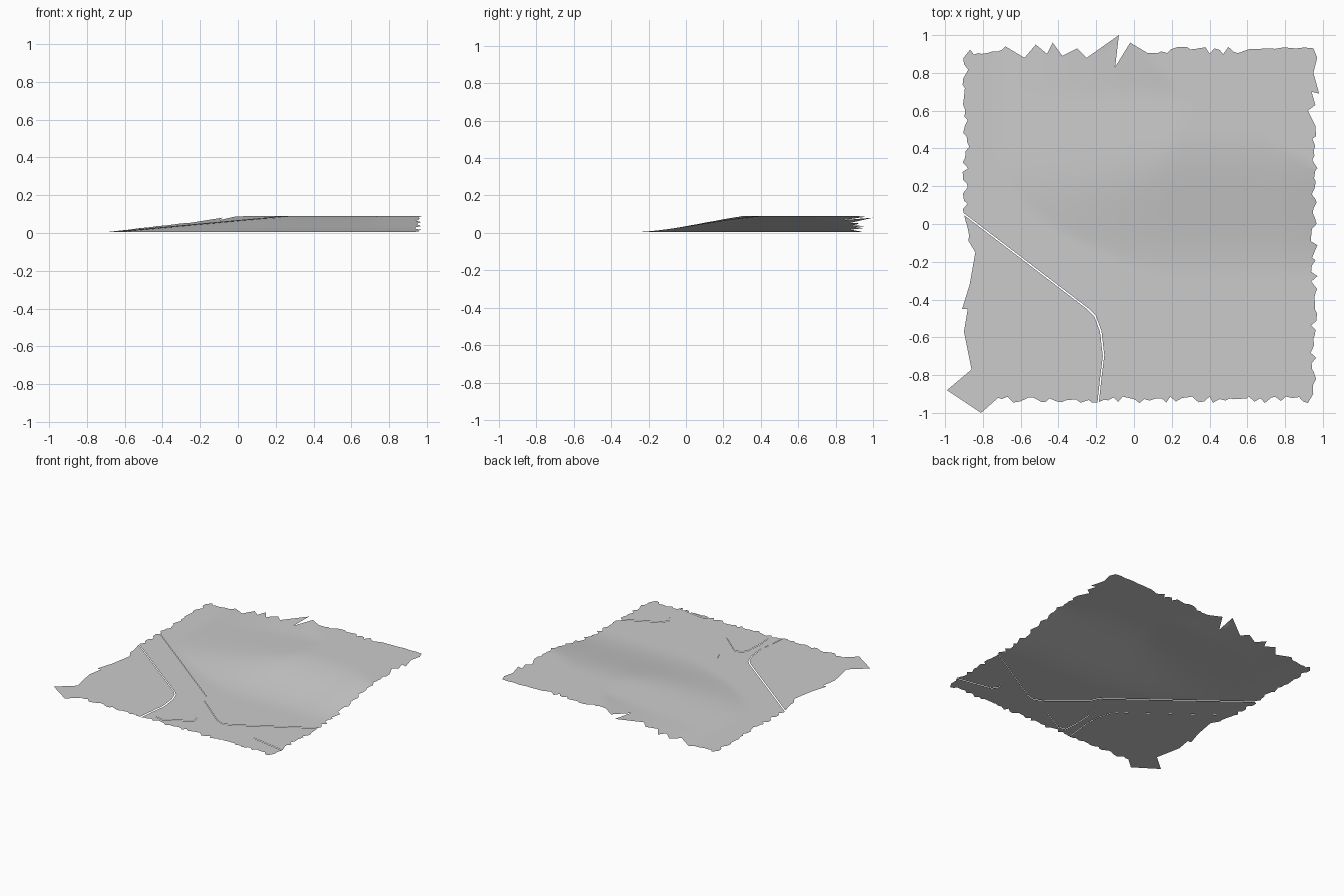
import bpy
import random
from math import hypot
from mathutils import Vector
from mathutils.geometry import delaunay_2d_cdt

random.seed(4)
cube = bpy.data.objects.get("Cube")
if cube:
    bpy.data.objects.remove(cube)

# Single ground colour
grey = bpy.data.materials.new("ground_grey")
grey.use_nodes = True
grey.diffuse_color = (0.6, 0.6, 0.6, 1)
grey.node_tree.nodes["Principled BSDF"].inputs["Base Color"].default_value = (0.6, 0.6, 0.6, 1)


def ragged(start, end, count, depth):
    """Torn edge: points from start to end, pushed in and out at random."""
    start, end = Vector(start), Vector(end)
    along = end - start
    across = Vector((along.y, -along.x)).normalized()
    points = []
    for i in range(count):
        step = (i + random.uniform(-0.3, 0.3)) / count if i else 0
        points.append(start + along * step + across * random.uniform(-depth, depth))
    return points


def inside(point, polygon):
    """Even-odd test of a point against a closed polygon."""
    hit = False
    for a, b in zip(polygon, polygon[1:] + polygon[:1]):
        if (a[1] > point[1]) != (b[1] > point[1]):
            if point[0] < a[0] + (point[1] - a[1]) * (b[0] - a[0]) / (b[1] - a[1]):
                hit = not hit
    return hit


def clamp(value):
    return min(max(value, 0), 1)


def hill_height(x, y):
    """Rounded mound: gentle slope from the left, steeper from the front,
    flat on top toward the back, a little higher along the torn rims."""
    from_left = clamp((x + 0.7) / 0.95) * (1 + 1.2 * max(0, y - 0.7))
    t = clamp((y + 0.3) / 0.8)
    from_front = t * t * (3 - 2 * t) * (1 + 0.6 * max(0, x - 0.7))
    drop = hypot(1 - clamp(from_left), 1 - clamp(from_front))
    return 0.087 * clamp(1 - drop)


# Torn outline of the whole sheet, counter-clockwise from the front right tip
corner_tip = [(-0.84, -0.15), (-0.87, -0.32), (-0.91, -0.45), (-0.88, -0.45),
              (-0.9, -0.57), (-0.86, -0.77), (-0.99, -0.88), (-0.81, -1)]
back_spikes = [(-0.02, 0.96), (-0.1, 0.83), (-0.08, 1), (-0.25, 0.88), (-0.3, 0.93),
               (-0.38, 0.89), (-0.43, 0.96), (-0.46, 0.9), (-0.52, 0.95),
               (-0.58, 0.88), (-0.68, 0.94)]
outline = (ragged((-0.72, -0.93), (0.95, -0.93), 60, 0.018)
           + ragged((0.95, -0.9), (0.96, 0.5), 50, 0.018)
           + [(0.96, 0.52), (0.92, 0.6), (0.96, 0.63), (0.94, 0.7), (0.98, 0.69), (0.95, 0.8)]
           + [(0.97, 0.88), (0.95, 0.93)]
           + ragged((0.9, 0.93), (0.58, 0.93), 8, 0.006)
           + ragged((0.55, 0.92), (0.05, 0.92), 20, 0.022)
           + back_spikes
           + ragged((-0.7, 0.91), (-0.9, 0.91), 8, 0.015)
           + ragged((-0.89, 0.88), (-0.89, -0.12), 36, 0.018)
           + corner_tip)

# Open joint between the lower plot and the road
joint = [(-1.1, 0.2), (-0.25, -0.45), (-0.21, -0.49), (-0.18, -0.57),
         (-0.165, -0.7), (-0.18, -0.82), (-0.21, -1.1)]
joint_far = [(x + 0.008, y + 0.004) for x, y in joint]
joint_strip = joint + joint_far[::-1]
plot = joint + [(-1.1, -1.1)]

# Kerb lines of the hillside and the traffic islands
hillside = [(-1.1, 0.456), (0, -0.39), (0.03, -0.46), (0.3, -0.68), (0.36, -0.7),
            (0.42, -0.68), (1.1, -0.285), (1.1, 1.1), (-1.1, 1.1)]
small_island = [(-0.1, -0.62), (-0.07, -0.58), (-0.02, -0.575), (0.15, -0.72),
                (0.16, -0.78), (-0.04, -0.89), (-0.1, -0.88), (-0.11, -0.78)]
side_island = [(1.1, -0.46), (0.68, -0.67), (0.65, -0.72), (0.68, -0.77), (1.1, -0.85)]
front_island = [(0.44, -0.94), (0.48, -0.9), (0.56, -0.91), (0.74, -0.94), (0.7, -1), (0.5, -1)]

# Triangulate a regular grid together with every boundary line
points, edges = [], []
for loop in (outline, joint_strip, hillside, small_island, side_island, front_island):
    first, size = len(points), len(loop)
    points += [Vector(p) for p in loop]
    edges += [(first + i, first + (i + 1) % size) for i in range(size)]
CELLS = 44
for i in range(CELLS + 1):
    for j in range(CELLS + 1):
        points.append(Vector((2 * i / CELLS - 1, 2 * j / CELLS - 1)))
verts, _, triangles, *_ = delaunay_2d_cdt(points, edges, [], 0, 1e-5)

# Sort the triangles into the parts of the ground; the road takes what is left
regions = {"lower_plot": plot, "hillside": hillside, "small_island": small_island,
           "side_island": side_island, "front_island": front_island}
parts = {name: [] for name in [*regions, "road"]}
for tri in triangles:
    centre = sum((verts[i] for i in tri), Vector((0, 0))) / len(tri)
    if not inside(centre, outline) or inside(centre, joint_strip):
        continue
    name = next((n for n, loop in regions.items() if inside(centre, loop)), "road")
    parts[name].append(tri)

# Build each part as a thin sheet, with the road a kerb lower than the rest
for name, faces in parts.items():
    level = 0 if name == "road" else 0.004
    used = sorted({i for tri in faces for i in tri})
    index = {old: new for new, old in enumerate(used)}
    coords = [(verts[i].x, verts[i].y, level + hill_height(*verts[i])) for i in used]
    mesh = bpy.data.meshes.new(name)
    mesh.from_pydata(coords, [], [[index[i] for i in tri] for tri in faces])
    mesh.materials.append(grey)
    mesh.shade_smooth()
    bpy.context.collection.objects.link(bpy.data.objects.new(name, mesh))
